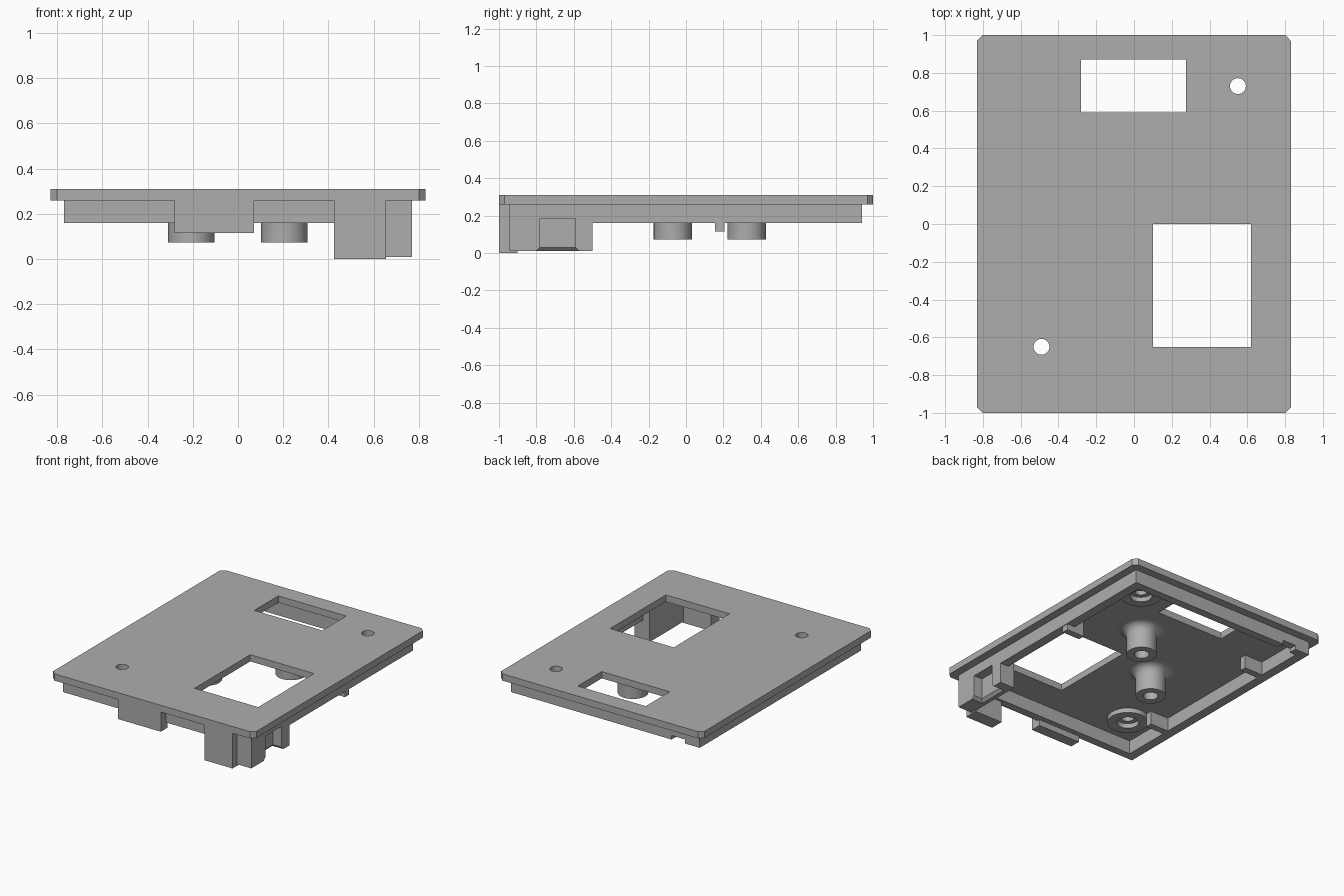
import bpy, bmesh, math

if "Cube" in bpy.data.objects:
    bpy.data.objects.remove(bpy.data.objects["Cube"])

grey = bpy.data.materials.new("plain grey")
grey.diffuse_color = (0.42, 0.42, 0.42, 1)
grey.use_nodes = True
grey.node_tree.nodes["Principled BSDF"].inputs["Base Color"].default_value = grey.diffuse_color

PLATE_TOP, PLATE_LOW, RIM_LOW = 0.31, 0.26, 0.16


def finish(name, bm):
    bmesh.ops.recalc_face_normals(bm, faces=bm.faces)
    me = bpy.data.meshes.new(name)
    bm.to_mesh(me)
    bm.free()
    me.materials.append(grey)
    ob = bpy.data.objects.new(name, me)
    bpy.context.collection.objects.link(ob)
    return ob


def loft(name, low, high, z0, z1):
    """Solid between two outlines with equal point counts."""
    bm = bmesh.new()
    a = [bm.verts.new((x, y, z0)) for x, y in low]
    b = [bm.verts.new((x, y, z1)) for x, y in high]
    bm.faces.new(a)
    bm.faces.new(b)
    n = len(a)
    for i in range(n):
        j = (i + 1) % n
        bm.faces.new((a[i], a[j], b[j], b[i]))
    return finish(name, bm)


def rect(x0, x1, y0, y1):
    return [(x0, y0), (x1, y0), (x1, y1), (x0, y1)]


def box(name, x0, x1, y0, y1, z0, z1):
    r = rect(x0, x1, y0, y1)
    return loft(name, r, r, z0, z1)


def lathe(name, profile, x, y, n=48):
    """Closed (radius, z) profile turned about a vertical axis."""
    bm = bmesh.new()
    rings = []
    for r, z in profile:
        if r == 0:
            rings.append([bm.verts.new((x, y, z))] * n)
        else:
            rings.append([bm.verts.new((x + r * math.cos(math.tau * i / n),
                                        y + r * math.sin(math.tau * i / n), z)) for i in range(n)])
    for k in range(len(rings)):
        a, b = rings[k], rings[(k + 1) % len(rings)]
        for i in range(n):
            j = (i + 1) % n
            vs = list(dict.fromkeys((a[i], a[j], b[j], b[i])))
            if len(vs) > 2:
                bm.faces.new(vs)
    ob = finish(name, bm)
    bpy.ops.object.select_all(action='DESELECT')
    ob.select_set(True)
    bpy.context.view_layer.objects.active = ob
    bpy.ops.object.shade_smooth_by_angle(angle=math.radians(30))
    return ob


def cut(ob, *cutters):
    for c in cutters:
        m = ob.modifiers.new("cut", 'BOOLEAN')
        m.operation, m.solver, m.object = 'DIFFERENCE', 'EXACT', c
        bpy.context.view_layer.objects.active = ob
        bpy.ops.object.modifier_apply(modifier=m.name)
        bpy.data.objects.remove(c)


# Cover plate with clipped corners, two windows and two screw holes
X, Y, C = 0.83, 1.0, 0.03
outline = [(-X + C, -Y), (X - C, -Y), (X, -Y + C), (X, Y - C),
           (X - C, Y), (-X + C, Y), (-X, Y - C), (-X, -Y + C)]
plate = loft("cover_plate", outline, outline, PLATE_LOW, PLATE_TOP)
screws = [(0.55, 0.73), (-0.49, -0.65)]
cut(plate,
    box("cutter", -0.28, 0.275, 0.59, 0.87, 0.2, 0.4),
    box("cutter", 0.10, 0.62, -0.65, 0.0, 0.2, 0.4),
    *[lathe("cutter", [(0, 0.2), (0.042, 0.2), (0.042, 0.4), (0, 0.4)], x, y, 32) for x, y in screws])

# Rim under the plate, with a small notch at the back
rim = box("rim", -0.77, 0.77, -0.94, 0.94, RIM_LOW, PLATE_LOW)
cut(rim,
    box("cutter", -0.70, 0.70, -0.88, 0.88, 0.1, 0.3),
    box("cutter", -0.65, -0.54, 0.8, 1.0, 0.1, 0.19))

# Raised rings around the screw holes
for x, y in screws:
    lathe("screw_ring", [(0.075, 0.225), (0.14, 0.225), (0.14, PLATE_LOW), (0.075, PLATE_LOW)], x, y)

# Standoffs with a filleted foot and a blind bore
R, F = 0.1025, 0.06
foot = [(R + F - F * math.cos(t), PLATE_LOW - F + F * math.sin(t))
        for t in [i * math.pi / 16 for i in range(9)]]
standoff = [(0, 0.16), (0.05, 0.16), (0.05, 0.073), (R, 0.073)] + foot + [(0, PLATE_LOW)]
for x, y in [(0.205, 0.325), (-0.207, -0.07)]:
    lathe("standoff", standoff, x, y)

# Front tabs, flush with the plate edge
box("front_tab", -0.28, 0.07, -1.0, -0.92, 0.115, PLATE_LOW)
box("front_hook", 0.425, 0.655, -1.0, -0.9, 0.0, PLATE_LOW)

# Deep side wall with an open pocket, flared at its lower end
wall = box("side_wall", 0.65, 0.77, -0.945, -0.5, 0.01, PLATE_LOW)
cut(wall,
    box("cutter", 0.70, 0.9, -0.78, -0.59, -0.1, 0.185),
    loft("cutter", rect(0.67, 0.9, -0.81, -0.56), rect(0.70, 0.9, -0.78, -0.59), 0.0, 0.03))
cut(rim, box("cutter", 0.70, 0.9, -0.78, -0.59, 0.1, 0.185))

# Short ribs reaching inward from the rim
box("right_rib", 0.62, 0.765, 0.155, 0.205, 0.115, PLATE_LOW)
for y in (0.5, -0.5):
    box("left_rib", -0.72, -0.55, y - 0.025, y + 0.025, RIM_LOW, PLATE_LOW)
